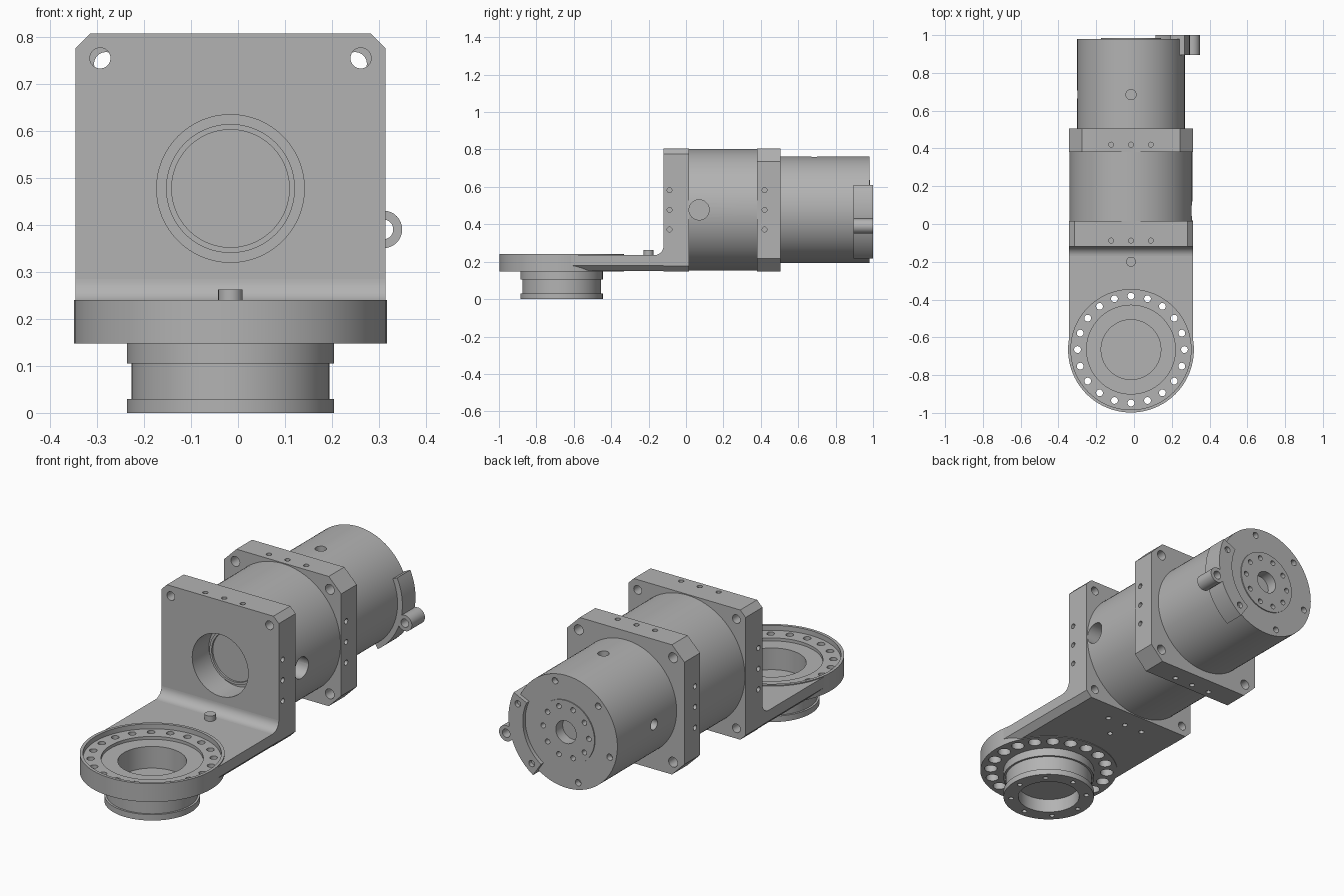
import bpy, bmesh, math
from mathutils import Vector, Matrix

cube = bpy.data.objects.get("Cube")
if cube:
    bpy.data.objects.remove(cube, do_unlink=True)

CX, CZ, RY = -0.016, 0.477, -0.665   # drive axis x and z, mounting ring y
HALF = 0.329                         # half width of the square flanges
X, Y, Z = Vector((1, 0, 0)), Vector((0, 1, 0)), Vector((0, 0, 1))

grey = bpy.data.materials.new("machined_grey")
grey.use_nodes = True
grey.diffuse_color = (0.45, 0.45, 0.45, 1)
grey.node_tree.nodes["Principled BSDF"].inputs["Base Color"].default_value = grey.diffuse_color


def make(name, bm):
    bmesh.ops.recalc_face_normals(bm, faces=bm.faces)
    mesh = bpy.data.meshes.new(name)
    bm.to_mesh(mesh)
    bm.free()
    mesh.materials.append(grey)
    obj = bpy.data.objects.new(name, mesh)
    bpy.context.collection.objects.link(obj)
    return obj


def select(obj):
    bpy.ops.object.select_all(action='DESELECT')
    obj.select_set(True)
    bpy.context.view_layer.objects.active = obj


def lathe(name, profile, centre, along_y=False, steps=96):
    bm = bmesh.new()
    vs = [bm.verts.new((r, 0, h)) for r, h in profile]
    es = [bm.edges.new(pair) for pair in zip(vs, vs[1:])]
    bmesh.ops.spin(bm, geom=vs + es, cent=(0, 0, 0), axis=Z, angle=math.tau, steps=steps)
    bmesh.ops.remove_doubles(bm, verts=bm.verts, dist=1e-5)
    if along_y:
        bmesh.ops.rotate(bm, verts=bm.verts, matrix=Matrix.Rotation(-math.pi / 2, 3, 'X'))
    bmesh.ops.translate(bm, verts=bm.verts, vec=centre)
    return make(name, bm)


def extrude(name, points, vec):
    bm = bmesh.new()
    face = bm.faces.new([bm.verts.new(p) for p in points])
    out = bmesh.ops.extrude_face_region(bm, geom=[face])
    bmesh.ops.translate(bm, vec=vec, verts=[v for v in out['geom'] if isinstance(v, bmesh.types.BMVert)])
    return make(name, bm)


def cut(obj, holes):
    """Each hole is (start, end, radius)."""
    bm = bmesh.new()
    for a, b, r in holes:
        a, b = Vector(a), Vector(b)
        turn = Z.rotation_difference(b - a).to_matrix().to_4x4()
        bmesh.ops.create_cone(bm, cap_ends=True, segments=64 if r > 0.1 else 24, radius1=r, radius2=r,
                              depth=(b - a).length, matrix=Matrix.Translation((a + b) / 2) @ turn)
    cutter = make("cutter", bm)
    cutter.hide_render = True
    mod = obj.modifiers.new("holes", 'BOOLEAN')
    mod.operation, mod.solver, mod.object = 'DIFFERENCE', 'EXACT', cutter
    select(obj)
    bpy.ops.object.modifier_apply(modifier=mod.name)
    bpy.data.objects.remove(cutter, do_unlink=True)


def flange(name, y0, y1, ch):
    """Square plate with chamfered corners."""
    h = HALF
    pts = [(h, h - ch), (h - ch, h), (ch - h, h), (-h, h - ch),
           (-h, ch - h), (ch - h, -h), (h - ch, -h), (h, ch - h)]
    return extrude(name, [(CX + x, y0, CZ + z) for x, z in pts], Y * (y1 - y0))


def edge_holes(y):
    """Three small blind holes in each of the four edges."""
    holes = []
    for d, side in ((X, Z), (-X, Z), (Z, X), (-Z, X)):
        for k in (-1, 0, 1):
            p = Vector((CX, y, CZ)) + side * k * 0.105
            holes.append((p + d * 0.295, p + d * 0.35, 0.013))
    return holes


def corner_holes(y0, y1, off, r, signs=(-1, 1)):
    return [((CX + sx * off, y0, CZ + sz * off), (CX + sx * off, y1, CZ + sz * off), r)
            for sx in (-1, 1) for sz in signs]


# Front upright plate of the bracket
plate = flange("front_plate", -0.12, 0.015, 0.03)
cut(plate, edge_holes(-0.088) + [((CX, -0.2, CZ), (CX, 0.1, CZ), 0.157)]
    + corner_holes(-0.2, 0.1, 0.277, 0.022, (1,)) + corner_holes(-0.1, 0.1, 0.277, 0.022, (-1,)))

# Horizontal arm, trimmed where the ring sits
h, ch = HALF, 0.03
arm = extrude("bracket_arm", [(CX + x, RY, z) for x, z in
              ((h, 0.235), (-h, 0.235), (-h, 0.15 + ch), (ch - h, 0.15), (h - ch, 0.15), (h, 0.15 + ch))],
              Y * (-0.12 - RY))
cut(arm, [((CX, RY, 0.1), (CX, RY, 0.3), 0.325), ((CX, -0.2, 0.1), (CX, -0.2, 0.18), 0.013)])

# Fillet between arm and plate
arc = [(CX - h, -0.17 + 0.05 * math.sin(a), 0.285 - 0.05 * math.cos(a))
       for a in (math.pi / 2 * i / 10 for i in range(11))]
fillet = extrude("bracket_fillet", arc + [(CX - h, -0.12, 0.235)], X * 2 * h)

# Locating pin
pin = lathe("locating_pin", [(0, 0.22), (0.026, 0.22), (0.026, 0.262), (0, 0.262)], (CX, -0.2, 0), steps=32)

# Mounting ring with the grooved neck below
ring = lathe("mounting_ring", [
    (0, 0.07), (0.148, 0.07), (0.148, 0), (0.22, 0), (0.22, 0.03), (0.21, 0.03), (0.21, 0.105),
    (0.22, 0.105), (0.22, 0.147), (0.333, 0.147), (0.333, 0.24), (0.318, 0.24), (0.318, 0.215),
    (0.235, 0.215), (0.235, 0.2), (0.158, 0.2), (0.158, 0.09), (0, 0.09)], (CX, RY, 0))


def ring_holes(count, radius, z0, z1, r):
    holes = []
    for k in range(count):
        a = math.tau * k / count
        x, y = CX + radius * math.cos(a), RY + radius * math.sin(a)
        holes.append(((x, y, z0), (x, y, z1), r))
    return holes


cut(ring, ring_holes(20, 0.283, 0.1, 0.3, 0.018))
cut(ring, ring_holes(20, 0.283, 0.12, 0.185, 0.031) + ring_holes(8, 0.184, -0.02, 0.02, 0.012))

# Middle gear housing with stepped front face and side port
housing = lathe("gear_housing", [
    (0, 0), (0.125, 0), (0.125, -0.01), (0.137, -0.01), (0.137, 0.014), (0.325, 0.014),
    (0.325, 0.385), (0, 0.385)], (CX, 0, CZ), True)
cut(housing, [((0.2, 0.07, CZ), (0.4, 0.07, CZ), 0.054)])

# Rear flange
rear = flange("rear_flange", 0.38, 0.505, 0.07)
cut(rear, edge_holes(0.42) + corner_holes(0.3, 0.6, 0.265, 0.025))

# Motor body with raised output face
motor = lathe("motor_body", [
    (0, 0.5), (0.285, 0.5), (0.285, 0.98), (0.16, 0.98), (0.16, 0.985), (0.057, 0.985),
    (0.057, 0.93), (0, 0.93)], (CX, 0, CZ), True)
holes = [((CX, 0.685, CZ + 0.24), (CX, 0.685, CZ + 0.35), 0.027),
         ((CX - 0.24, 0.685, CZ), (CX - 0.35, 0.685, CZ), 0.027)]
for count, radius, r, start in ((10, 0.128, 0.013, 0), (6, 0.25, 0.016, 75)):
    for k in range(count):
        a = math.radians(start) + math.tau * k / count
        x, z = CX + radius * math.cos(a), CZ + radius * math.sin(a)
        holes.append(((x, 0.95, z), (x, 1.02, z), r))
cut(motor, holes)


# Curved clamp with a lug at the rear end
def polar(r, deg, y):
    a = math.radians(deg)
    return Vector((CX + r * math.cos(a), y, CZ + r * math.sin(a)))


angles = [-56 + 81 * i / 24 for i in range(25)]
clamp = extrude("clamp_arc", [polar(0.312, a, 0.895) for a in angles]
                + [polar(0.232, a, 0.895) for a in reversed(angles)], Y * 0.105)
cut(clamp, [(polar(0.272, a, 0.96), polar(0.272, a, 1.05), 0.016) for a in (-48, 17)])
lug = lathe("clamp_lug", [(0.021, 0.895), (0.04, 0.895), (0.04, 1.0), (0.021, 1.0), (0.021, 0.895)],
            (0.309, 0, 0.39), True, 32)

# Smooth round walls while keeping machined edges sharp
for obj in (plate, arm, fillet, pin, ring, housing, rear, motor, clamp, lug):
    select(obj)
    bpy.ops.object.shade_smooth_by_angle(angle=math.radians(30))
